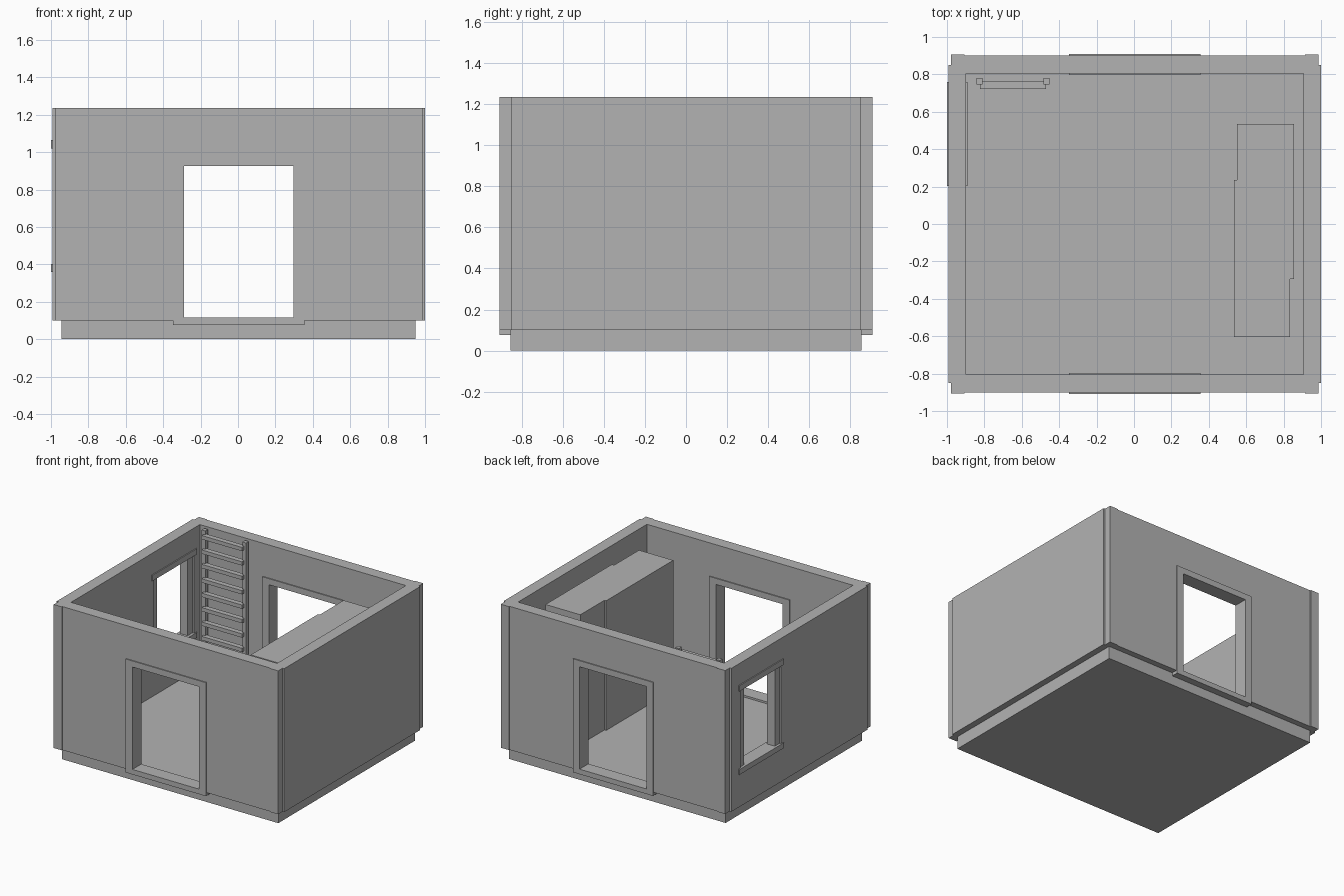
import bpy, bmesh

if "Cube" in bpy.data.objects:
    bpy.data.objects.remove(bpy.data.objects["Cube"])

CX = 0.004  # the room sits slightly off centre because the window trim sticks out on the left

grey = bpy.data.materials.new("plain_grey")
grey.diffuse_color = (0.45, 0.45, 0.45, 1)
grey.use_nodes = True
grey.node_tree.nodes["Principled BSDF"].inputs["Base Color"].default_value = grey.diffuse_color


def prism(name, outline, z0, z1):
    """Upright solid from a 2D outline."""
    bm = bmesh.new()
    face = bm.faces.new([bm.verts.new((x, y, z0)) for x, y in outline])
    top = bmesh.ops.extrude_face_region(bm, geom=[face])["geom"]
    for v in top:
        if isinstance(v, bmesh.types.BMVert):
            v.co.z = z1
    bmesh.ops.recalc_face_normals(bm, faces=bm.faces)
    mesh = bpy.data.meshes.new(name)
    bm.to_mesh(mesh)
    bm.free()
    mesh.materials.append(grey)
    ob = bpy.data.objects.new(name, mesh)
    bpy.context.collection.objects.link(ob)
    return ob


def box(name, x0, x1, y0, y1, z0, z1):
    return prism(name, [(x0, y0), (x1, y0), (x1, y1), (x0, y1)], z0, z1)


def cut(target, *bounds):
    """Subtract a box from the target and remove the cutter."""
    cutter = box("cutter", *bounds)
    cutter.hide_render = True
    mod = target.modifiers.new("opening", "BOOLEAN")
    mod.operation = "DIFFERENCE"
    mod.solver = "EXACT"
    mod.object = cutter
    bpy.context.view_layer.objects.active = target
    bpy.ops.object.modifier_apply(modifier=mod.name)
    bpy.data.objects.remove(cutter)


# Foundation slab, its top is the floor
box("foundation", CX - 0.948, CX + 0.946, -0.853, 0.853, 0, 0.1)

# Walls with slightly stepped corner posts
quarter = [(0.996, 0.85), (0.982, 0.85), (0.982, 0.907), (0.91, 0.907), (0.91, 0.9)]
outline = []
for sx, sy in ((1, 1), (-1, 1), (-1, -1), (1, -1)):
    pts = quarter if sx * sy > 0 else quarter[::-1]
    outline += [(CX + sx * x, sy * y) for x, y in pts]
walls = prism("walls", outline, 0.1, 1.235)
cut(walls, CX - 0.902, CX + 0.902, -0.805, 0.805, 0.0, 1.4)

# Front and back doorways with frames
cut(walls, CX - 0.32, CX + 0.32, -1.2, 1.2, 0.0, 0.95)
for name, s in (("front", -1), ("back", 1)):
    y0, y1 = sorted((s * 0.797, s * 0.908))
    frame = box(name + "_door_frame", CX - 0.351, CX + 0.351, y0, y1, 0.075, 0.973)
    cut(frame, CX - 0.292, CX + 0.292, -1.2, 1.2, 0.115, 0.925)

# Left window: opening, lintel, sill and recessed jambs
cut(walls, -1.2, -0.8, 0.23, 0.733, 0.38, 1.04)
box("window_lintel", -1.0, -0.89, 0.203, 0.76, 1.02, 1.065)
box("window_sill", -1.0, -0.89, 0.203, 0.76, 0.36, 0.402)
for name, y in (("near", 0.225), ("far", 0.673)):
    box("window_jamb_" + name, -0.98, -0.912, y, y + 0.065, 0.39, 1.03)

# Ladder on the back wall
for name, x in (("left", -0.825), ("right", -0.469)):
    box("ladder_post_" + name, x - 0.016, x + 0.016, 0.747, 0.78, 0.1, 1.23)
for i in range(10):
    z = 1.17 - i * 0.114
    box(f"ladder_rung_{i + 1}", -0.824, -0.47, 0.722, 0.763, z, z + 0.03)

# Tall cabinet of two slightly offset blocks
prism("cabinet", [(0.535, -0.605), (0.835, -0.605), (0.835, -0.295), (0.855, -0.295),
                  (0.855, 0.535), (0.55, 0.535), (0.55, 0.235), (0.535, 0.235)], 0.1, 1.126)
